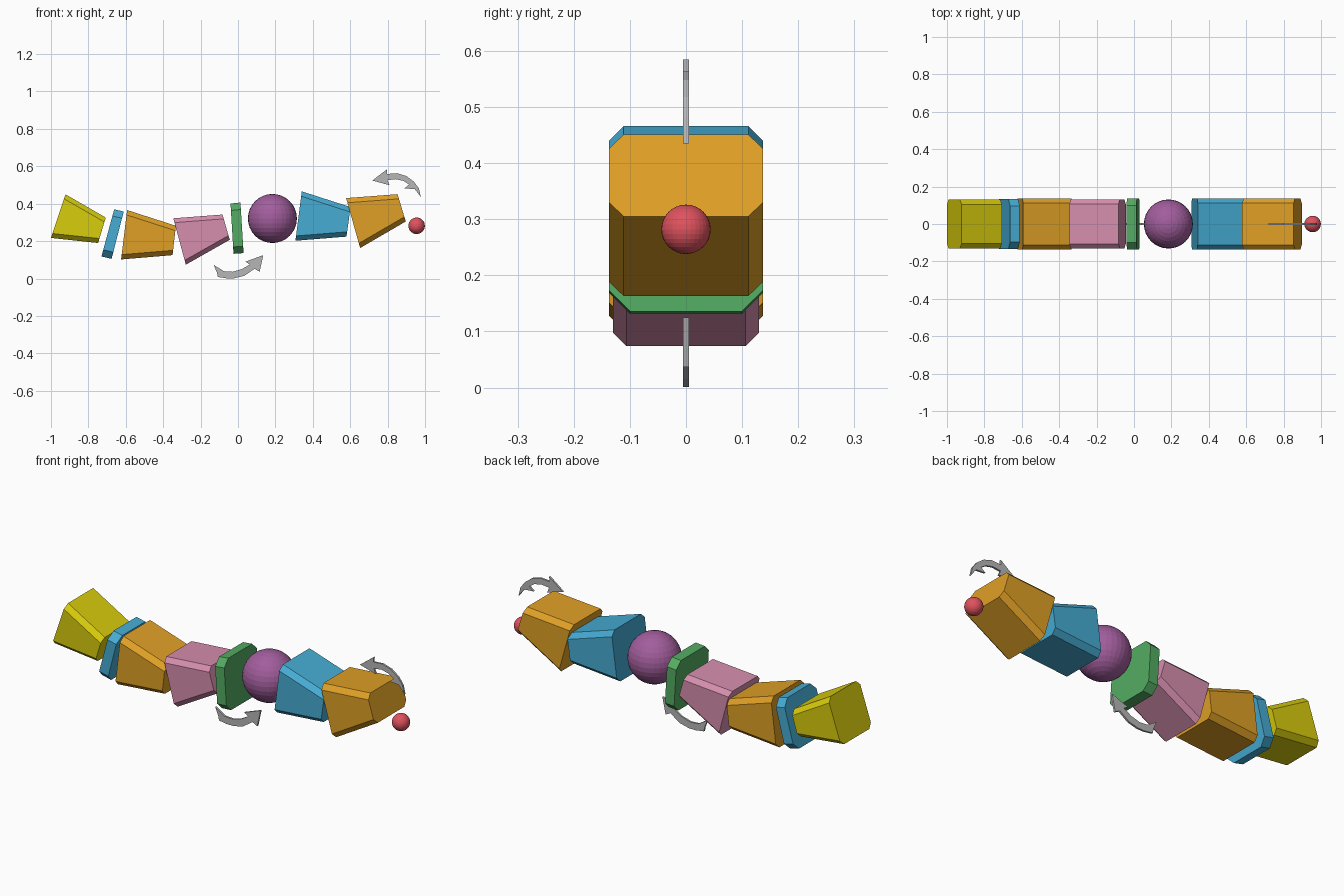
import bpy, bmesh

if "Cube" in bpy.data.objects:
    bpy.data.objects.remove(bpy.data.objects["Cube"])


def material(name, rgb):
    def lin(v):
        v /= 255
        return v / 12.92 if v <= 0.04045 else ((v + 0.055) / 1.055) ** 2.4
    m = bpy.data.materials.new(name)
    m.diffuse_color = (*[lin(v) for v in rgb], 1)
    m.use_nodes = True
    m.node_tree.nodes["Principled BSDF"].inputs["Base Color"].default_value = m.diffuse_color
    return m


YELLOW = material("yellow", (217, 205, 12))
BLUE = material("blue", (70, 172, 212))
ORANGE = material("orange", (224, 160, 38))
PINK = material("pink", (214, 142, 174))
GREEN = material("green", (84, 172, 98))
PURPLE = material("purple", (162, 94, 157))
RED = material("red", (222, 82, 94))
GREY = material("grey", (182, 182, 182))


def finish(bm, name, mat):
    bmesh.ops.recalc_face_normals(bm, faces=bm.faces)
    mesh = bpy.data.meshes.new(name)
    bm.to_mesh(mesh)
    bm.free()
    mesh.materials.append(mat)
    ob = bpy.data.objects.new(name, mesh)
    bpy.context.collection.objects.link(ob)
    return ob


def bridge(name, mat, a, b):
    """Solid between two matching outlines."""
    bm = bmesh.new()
    a = [bm.verts.new(p) for p in a]
    b = [bm.verts.new(p) for p in b]
    n = len(a)
    bm.faces.new(a)
    bm.faces.new(b[::-1])
    for i in range(n):
        j = (i + 1) % n
        bm.faces.new((a[i], b[i], b[j], a[j]))
    return finish(bm, name, mat)


def end_ring(top, bottom, w, c):
    """Chamfered rectangle on the sloping plane from bottom to top (x, z)."""
    dx, dz = top[0] - bottom[0], top[1] - bottom[1]
    t = c / (dx * dx + dz * dz) ** 0.5
    outline = [(w - c, 0), (w, t), (w, 1 - t), (w - c, 1),
               (c - w, 1), (-w, 1 - t), (-w, t), (c - w, 0)]
    return [(bottom[0] + dx * s, y, bottom[1] + dz * s) for y, s in outline]


def block(name, mat, tl, tr, br, bl, w, c):
    bridge(name, mat, end_ring(tl, bl, w, c), end_ring(tr, br, w, c))


def ball(name, mat, x, z, r):
    bm = bmesh.new()
    bmesh.ops.create_uvsphere(bm, u_segments=32, v_segments=16, radius=r)
    ob = finish(bm, name, mat)
    ob.location = (x, 0, z)


def arrow(name, pts):
    bridge(name, GREY, [(x, -0.005, z) for x, z in pts], [(x, 0.005, z) for x, z in pts])


# chain of wedge blocks and plates, left to right
block("tail_block", YELLOW, (-.922, .45), (-.707, .326), (-.748, .19), (-1.0, .217), .13, .025)
block("blue_plate", BLUE, (-.662, .37), (-.611, .358), (-.676, .105), (-.73, .118), .133, .037)
block("left_orange_block", ORANGE, (-.593, .366), (-.332, .282), (-.35, .125), (-.625, .102), .137, .026)
block("pink_block", PINK, (-.346, .322), (-.083, .342), (-.044, .207), (-.279, .074), .13, .024)
block("green_plate", GREEN, (-.04, .401), (.013, .406), (.03, .136), (-.024, .132), .137, .037)
block("right_blue_block", BLUE, (.341, .466), (.602, .382), (.58, .224), (.307, .202), .137, .026)
block("right_orange_block", ORANGE, (.578, .43), (.853, .451), (.897, .305), (.653, .163), .137, .026)

# balls
ball("middle_ball", PURPLE, .184, .321, .131)
ball("end_ball", RED, .955, .282, .044)

# curved direction arrows
arrow("upper_arrow", [
    (.718, .524), (.798, .585), (.797, .559), (.85, .563), (.9, .548), (.94, .518),
    (.967, .482), (.978, .435), (.945, .478), (.89, .482), (.915, .502), (.885, .522),
    (.845, .531), (.799, .526), (.81, .499)])
arrow("lower_arrow", [
    (.135, .125), (.04, .09), (.063, .075), (.02, .05), (-.03, .036), (-.075, .039),
    (-.13, .073), (-.112, .03), (-.108, .008), (-.06, .001), (-.02, .001), (.035, .015),
    (.088, .052), (.116, .037)])
